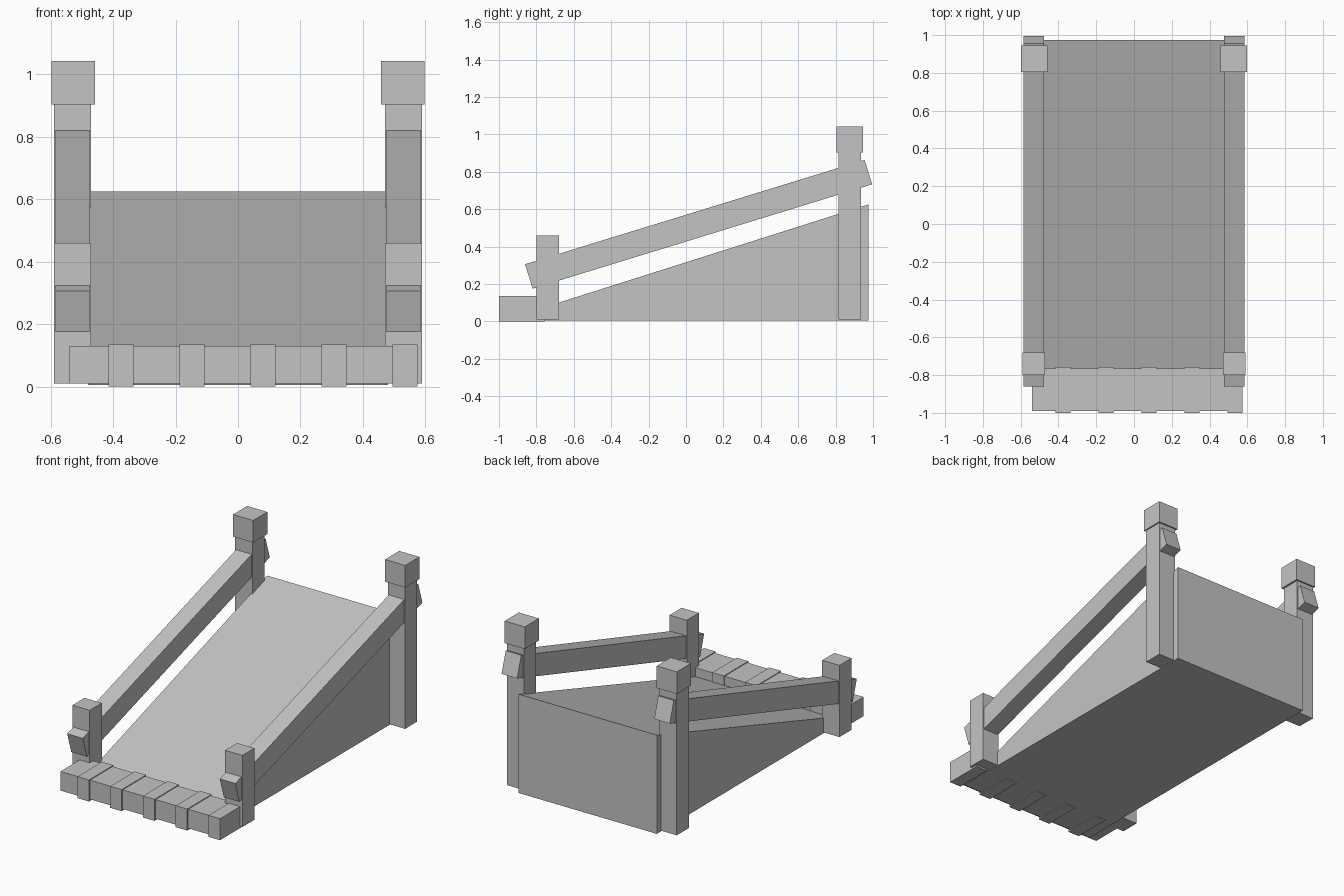
import bpy
import bmesh
from math import atan2, hypot
from mathutils import Matrix

cube = bpy.data.objects.get("Cube")
if cube:
    bpy.data.objects.remove(cube, do_unlink=True)

GREY = (0.55, 0.55, 0.55, 1.0)
mat = bpy.data.materials.new("stone grey")
mat.use_nodes = True
mat.diffuse_color = GREY
mat.node_tree.nodes["Principled BSDF"].inputs["Base Color"].default_value = GREY


def add_object(name, bm):
    bmesh.ops.recalc_face_normals(bm, faces=bm.faces)
    mesh = bpy.data.meshes.new(name)
    bm.to_mesh(mesh)
    bm.free()
    mesh.materials.append(mat)
    obj = bpy.data.objects.new(name, mesh)
    bpy.context.scene.collection.objects.link(obj)
    return obj


def add_box(name, x, y, z):
    """Box from its (low, high) range on each axis."""
    bm = bmesh.new()
    size = [b - a for a, b in (x, y, z)]
    centre = [(a + b) / 2 for a, b in (x, y, z)]
    bmesh.ops.create_cube(bm, size=1, matrix=Matrix.Translation(centre) @ Matrix.Diagonal((*size, 1)))
    return add_object(name, bm)


def add_rail(name, x, start, end, width, depth):
    """Sloping beam between two (y, z) points."""
    dy, dz = end[0] - start[0], end[1] - start[1]
    place = Matrix.Translation((x, (start[0] + end[0]) / 2, (start[1] + end[1]) / 2))
    turn = Matrix.Rotation(atan2(dz, dy), 4, 'X')
    bm = bmesh.new()
    bmesh.ops.create_cube(bm, size=1, matrix=place @ turn @ Matrix.Diagonal((width, hypot(dy, dz), depth, 1)))
    return add_object(name, bm)


# Ramp: wedge profile extruded across the width
bm = bmesh.new()
profile = [(-0.98, 0.005), (0.975, 0.005), (0.975, 0.625)]
face = bm.faces.new([bm.verts.new((-0.48, y, z)) for y, z in profile])
sweep = bmesh.ops.extrude_face_region(bm, geom=[face])
verts = [v for v in sweep["geom"] if isinstance(v, bmesh.types.BMVert)]
bmesh.ops.translate(bm, vec=(0.96, 0, 0), verts=verts)
add_object("ramp", bm)

# Posts, caps and handrails on both sides
for side, s in (("left", 1), ("right", -1)):
    def span(a, b):
        return tuple(sorted((s * a, s * b)))

    add_box(f"front_post_{side}", span(0.47, 0.59), (-0.8, -0.68), (0.01, 0.46))
    add_box(f"back_post_{side}", span(0.47, 0.59), (0.815, 0.935), (0.01, 0.905))
    add_box(f"post_cap_{side}", span(0.458, 0.598), (0.805, 0.945), (0.903, 1.042))
    add_rail(f"handrail_{side}", s * 0.53, (-0.84, 0.24), (0.975, 0.798), 0.108, 0.137)

# Threshold at the foot, with raised bands along it
add_box("threshold", (-0.54, 0.57), (-0.99, -0.765), (0.01, 0.13))
for i in range(5):
    right = -0.335 + i * 0.2275
    add_box(f"threshold_band_{i + 1}", (right - 0.08, right), (-1.0, -0.757), (0, 0.135))
